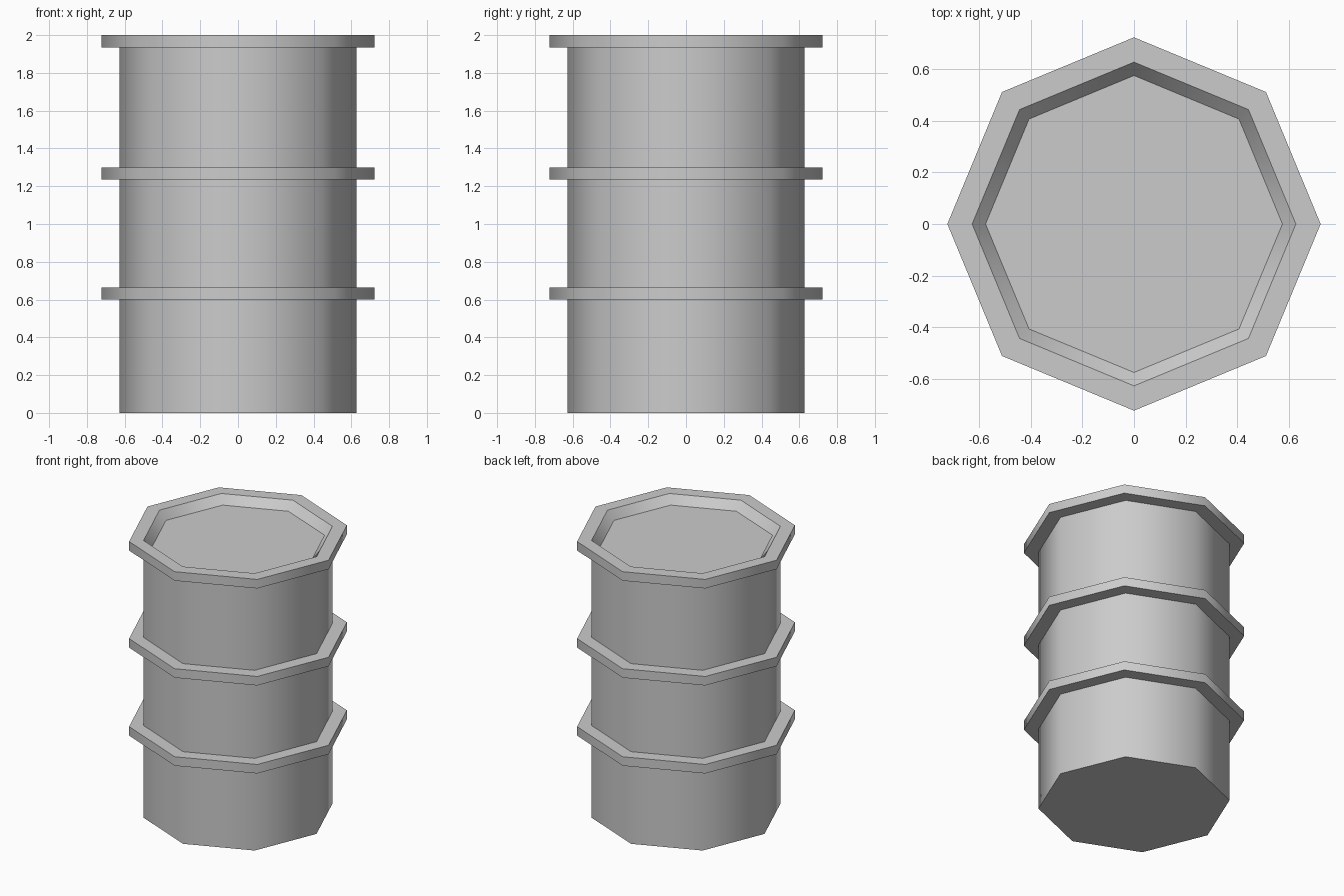
import bpy, bmesh
from math import cos, sin, pi, radians

if "Cube" in bpy.data.objects:
    bpy.data.objects.remove(bpy.data.objects["Cube"])

SIDES = 8
BODY_R, HOOP_R, LID_R = 0.627, 0.723, 0.575
HOOP_H, LID_Z = 0.065, 1.94
HOOP_BASES = (0.60, 1.235, 1.935)

# Profile (radius, z): body wall stepping out at each hoop, then the sloped lid recess
profile = [(BODY_R, 0.0)]
for z in HOOP_BASES:
    profile += [(BODY_R, z), (HOOP_R, z), (HOOP_R, z + HOOP_H), (BODY_R, z + HOOP_H)]
profile.append((LID_R, LID_Z))


def lathe(name, points):
    """Spin a profile around z and cap both ends."""
    bm = bmesh.new()
    rings = [[bm.verts.new((r * cos(2 * pi * i / SIDES), r * sin(2 * pi * i / SIDES), z))
              for i in range(SIDES)] for r, z in points]
    for low, high in zip(rings, rings[1:]):
        for i in range(SIDES):
            j = (i + 1) % SIDES
            bm.faces.new((low[i], low[j], high[j], high[i]))
    bm.faces.new(rings[0][::-1])
    bm.faces.new(rings[-1])
    mesh = bpy.data.meshes.new(name)
    bm.to_mesh(mesh)
    bm.free()
    obj = bpy.data.objects.new(name, mesh)
    bpy.context.collection.objects.link(obj)
    return obj


# Barrel: octagonal body, three hoops and recessed lid as one closed shell
barrel = lathe("barrel", profile)
bpy.context.view_layer.objects.active = barrel
barrel.select_set(True)
# Smooth around the sides, sharp at hoop edges, rim and base
bpy.ops.object.shade_smooth_by_angle(angle=radians(47))
